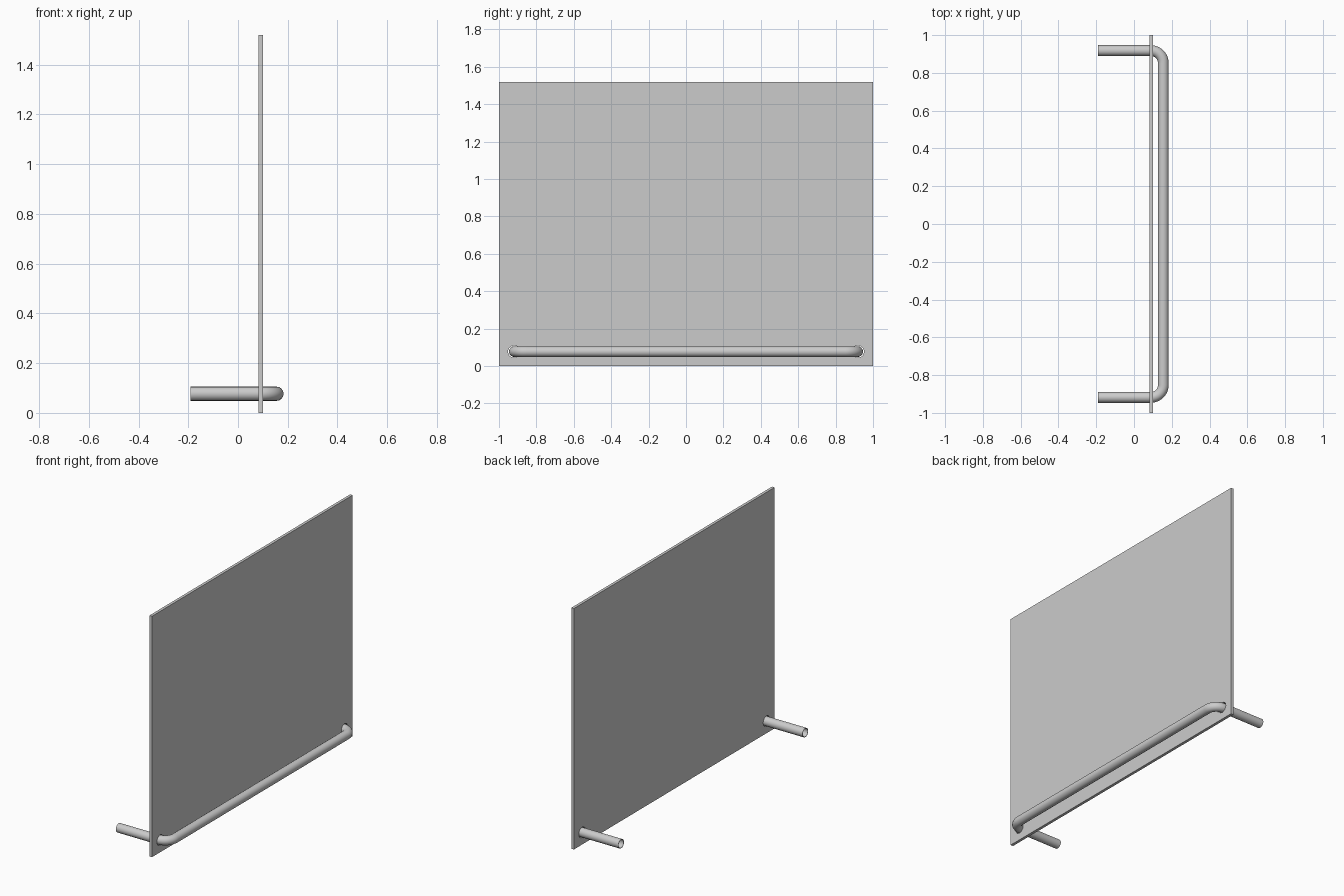
import bpy
from math import sin, cos, pi

if "Cube" in bpy.data.objects:
    bpy.data.objects.remove(bpy.data.objects["Cube"])

PIPE_R, HOLE_R = 0.0285, 0.0325
PIPE_Z, LEG_Y, BAR_X, END_X = 0.077, 0.918, 0.155, -0.19
BEND_R = 0.066
PANEL_X, PANEL_T, PANEL_H = 0.091, 0.018, 1.52

# Upright panel
bpy.ops.mesh.primitive_cube_add(size=1, location=(PANEL_X, 0, PANEL_H / 2))
panel = bpy.context.object
panel.name = "panel"
panel.scale = (PANEL_T, 2, PANEL_H)
bpy.ops.object.transform_apply(location=False, rotation=False, scale=True)

# Clearance holes where the pipe passes through
for side in (-1, 1):
    bpy.ops.mesh.primitive_cylinder_add(vertices=32, radius=HOLE_R, depth=0.2,
                                        location=(PANEL_X, side * (LEG_Y + 0.001), PIPE_Z),
                                        rotation=(0, pi / 2, 0))
    cutter = bpy.context.object
    cutter.name = "hole_cutter"
    cutter.hide_render = True
    mod = panel.modifiers.new("hole", 'BOOLEAN')
    mod.operation, mod.solver, mod.object = 'DIFFERENCE', 'EXACT', cutter
    bpy.context.view_layer.objects.active = panel
    bpy.ops.object.modifier_apply(modifier=mod.name)
    bpy.data.objects.remove(cutter)

# U-shaped pipe path: one leg with its rounded corner, then the mirrored half
half = [(END_X, -LEG_Y)]
for i in range(13):
    a = -pi / 2 + i / 12 * pi / 2
    half.append((BAR_X - BEND_R + BEND_R * cos(a), -LEG_Y + BEND_R + BEND_R * sin(a)))
path = half + [(x, -y) for x, y in reversed(half)]

curve = bpy.data.curves.new("pipe", 'CURVE')
curve.dimensions = '3D'
curve.bevel_depth = PIPE_R
curve.bevel_resolution = 6
spline = curve.splines.new('POLY')
spline.points.add(len(path) - 1)
for p, (x, y) in zip(spline.points, path):
    p.co = (x, y, PIPE_Z, 1)
pipe = bpy.data.objects.new("bent_pipe", curve)
bpy.context.collection.objects.link(pipe)

# Open-ended thin wall and smooth shading
bpy.ops.object.select_all(action='DESELECT')
pipe.select_set(True)
bpy.context.view_layer.objects.active = pipe
bpy.ops.object.convert(target='MESH')
pipe = bpy.context.object
bpy.ops.object.mode_set(mode='EDIT')
bpy.ops.mesh.select_all(action='SELECT')
bpy.ops.mesh.normals_make_consistent(inside=False)
bpy.ops.object.mode_set(mode='OBJECT')
wall = pipe.modifiers.new("wall", 'SOLIDIFY')
wall.thickness, wall.offset = 0.003, -1
bpy.ops.object.modifier_apply(modifier=wall.name)
for ob in (pipe, panel):
    bpy.ops.object.select_all(action='DESELECT')
    ob.select_set(True)
    bpy.context.view_layer.objects.active = ob
    bpy.ops.object.shade_smooth_by_angle(angle=pi / 6)
